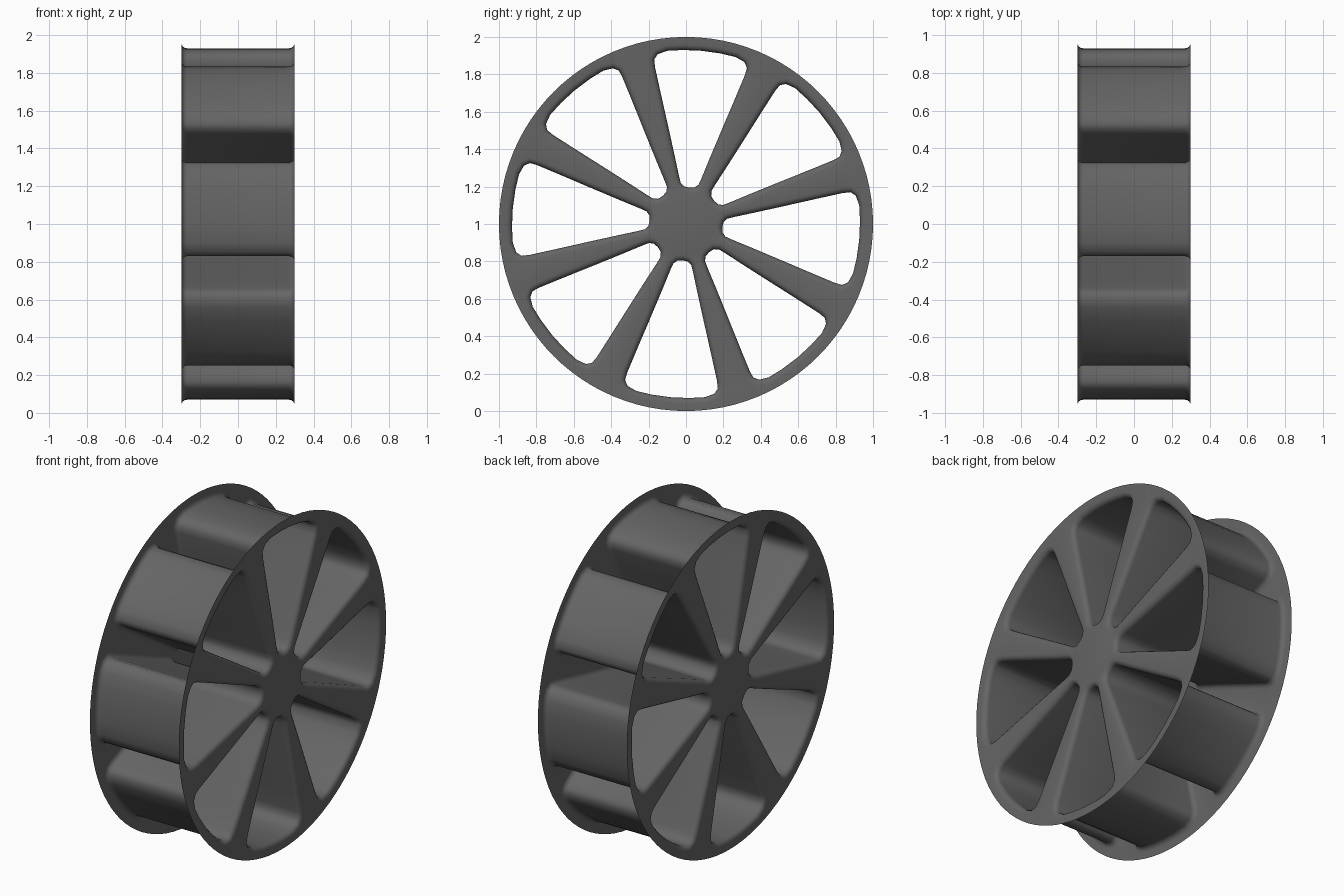
import bpy, bmesh, math
from mathutils import Vector

cube = bpy.data.objects.get("Cube")
if cube:
    bpy.data.objects.remove(cube, do_unlink=True)

HALF_WIDTH = 0.3
FILLET = 0.03
SPOKES = 8
TILT = math.radians(-5.2)
RIM_STEPS = 96

metal = bpy.data.materials.new("dark_grey_metal")
metal.use_nodes = True
colour = (0.13, 0.13, 0.13, 1)
metal.diffuse_color = colour
metal.node_tree.nodes["Principled BSDF"].inputs["Base Color"].default_value = colour

# Half outline of one opening: (radial, sideways), from hub to rim
half = [(0.195, 0), (0.199, 0.028), (0.216, 0.048), (0.25, 0.06), (0.36, 0.094),
        (0.52, 0.145), (0.7, 0.203), (0.82, 0.241), (0.86, 0.249), (0.89, 0.233),
        (0.913, 0.185), (0.925, 0.1), (0.93, 0)]
outline = [Vector(p) for p in half] + [Vector((u, -v)) for u, v in half[-2:0:-1]]


def grown(points, amount):
    """Offset a closed outline outwards."""
    result = []
    for i, p in enumerate(points):
        a = (p - points[i - 1]).normalized()
        b = (points[(i + 1) % len(points)] - p).normalized()
        t = (a + b).normalized()
        result.append(p + Vector((-t.y, t.x)) * amount)
    return result


# Cross-section of the opening wall: flared at both faces
arc = [math.radians(d) for d in (0, 22.5, 45, 67.5, 90)]
right_flare = [(HALF_WIDTH - FILLET + FILLET * math.sin(t), FILLET * (1 - math.cos(t))) for t in arc]
stations = [(-x, o) for x, o in reversed(right_flare)] + right_flare

bm = bmesh.new()


def closed_edges(verts):
    return [bm.edges.get((a, b)) or bm.edges.new((a, b))
            for a, b in zip(verts, verts[1:] + verts[:1])]


face_edges = {-1: [], 1: []}

# Opening walls
for k in range(SPOKES):
    angle = TILT + k * math.tau / SPOKES
    c, s = math.cos(angle), math.sin(angle)
    rings = []
    for x, offset in stations:
        rings.append([bm.verts.new((x, p.x * c - p.y * s, p.x * s + p.y * c + 1))
                      for p in grown(outline, offset)])
    for r0, r1 in zip(rings, rings[1:]):
        for i in range(len(r0)):
            bm.faces.new((r0[i - 1], r0[i], r1[i], r1[i - 1]))
    face_edges[-1] += closed_edges(rings[0])
    face_edges[1] += closed_edges(rings[-1])

# Flat side faces with the openings left out
for side in (-1, 1):
    rim = []
    for i in range(RIM_STEPS):
        a = i * math.tau / RIM_STEPS
        rim.append(bm.verts.new((side * HALF_WIDTH, math.cos(a), math.sin(a) + 1)))
    bmesh.ops.triangle_fill(bm, use_beauty=True, use_dissolve=False,
                            edges=face_edges[side] + closed_edges(rim),
                            normal=(side, 0, 0))

bmesh.ops.recalc_face_normals(bm, faces=bm.faces[:])
outer = max(bm.faces, key=lambda f: f.calc_center_median().x)
if outer.normal.x < 0:
    bmesh.ops.reverse_faces(bm, faces=bm.faces[:])
for f in bm.faces:
    f.smooth = True

mesh = bpy.data.meshes.new("wheel_rim")
bm.to_mesh(mesh)
bm.free()
mesh.materials.append(metal)
wheel = bpy.data.objects.new("wheel_rim", mesh)
bpy.context.collection.objects.link(wheel)
